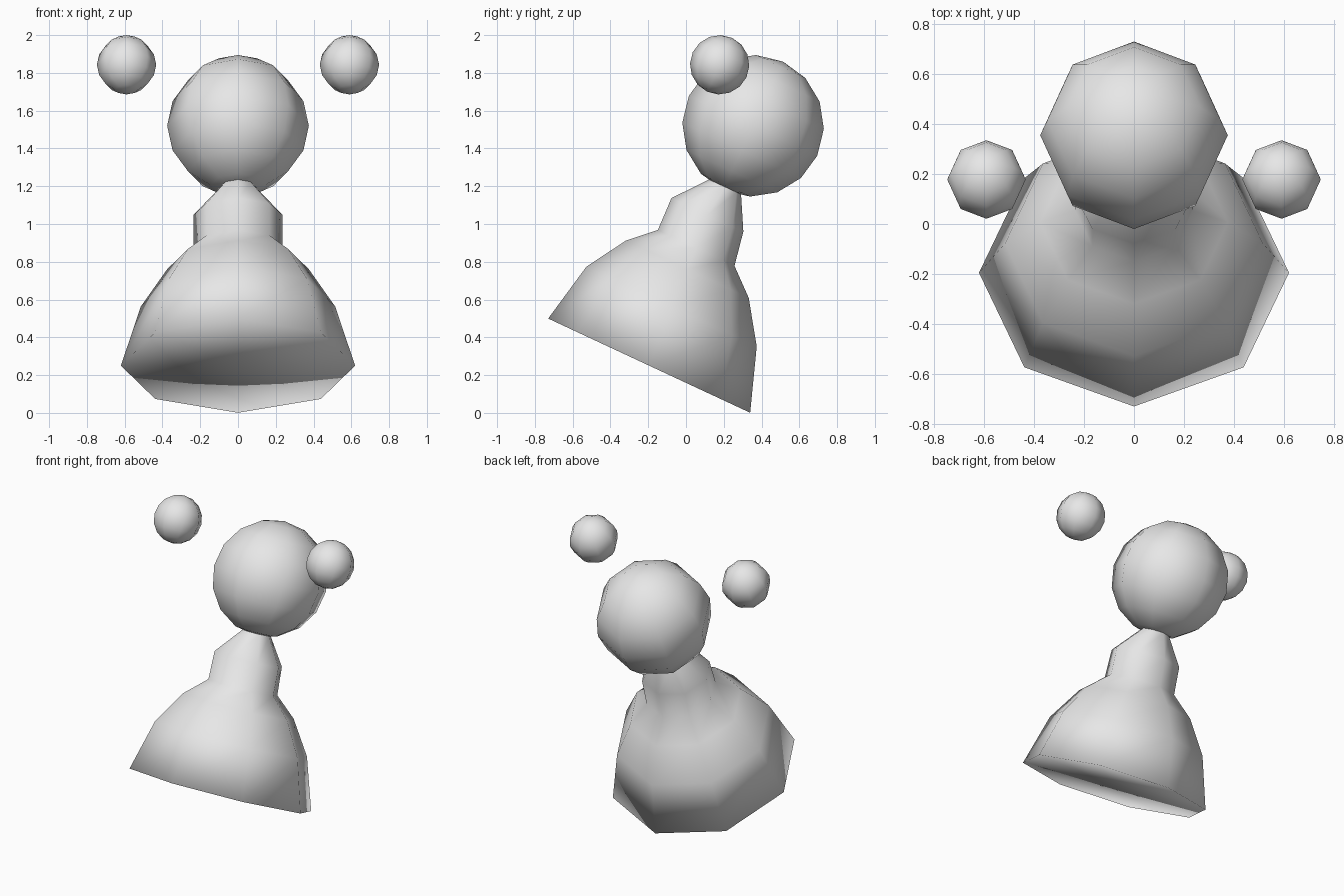
import bpy
import bmesh
import math
from mathutils import Matrix, Vector

cube = bpy.data.objects.get("Cube")
if cube:
    bpy.data.objects.remove(cube, do_unlink=True)

LEAN = Matrix.Rotation(math.radians(-25), 4, 'X')   # whole figure leans back
SIDES = 8

# Single plain grey
grey = bpy.data.materials.new("plain_grey")
grey.use_nodes = True
grey.diffuse_color = (0.8, 0.8, 0.8, 1)
bsdf = next(n for n in grey.node_tree.nodes if n.type == 'BSDF_PRINCIPLED')
bsdf.inputs["Base Color"].default_value = (0.8, 0.8, 0.8, 1)


def finish(name, bm, location):
    """Turn a bmesh into a leaning, fully smooth object."""
    bmesh.ops.recalc_face_normals(bm, faces=bm.faces)
    bm.transform(Matrix.Translation(location) @ LEAN)
    for f in bm.faces:
        f.smooth = True
    mesh = bpy.data.meshes.new(name)
    bm.to_mesh(mesh)
    bm.free()
    mesh.materials.append(grey)
    obj = bpy.data.objects.new(name, mesh)
    bpy.context.collection.objects.link(obj)
    return obj


def ball(name, radius, location):
    bm = bmesh.new()
    bmesh.ops.create_uvsphere(bm, u_segments=SIDES, v_segments=8, radius=radius)
    return finish(name, bm, location)


def lathe(name, rings, location):
    """Loft eight-sided rings (height, x radius, y radius, forward shift), ends fanned."""
    bm = bmesh.new()
    loops = []
    for h, rx, ry, shift in rings:
        loop = []
        for i in range(SIDES):
            a = math.tau * i / SIDES
            loop.append(bm.verts.new((rx * math.cos(a), ry * math.sin(a) - shift, h)))
        loops.append(loop)
    for low, high in zip(loops, loops[1:]):
        for i in range(SIDES):
            j = (i + 1) % SIDES
            bm.faces.new((low[i], low[j], high[j], high[i]))
    for loop, ring in ((loops[0], rings[0]), (loops[-1], rings[-1])):
        centre = bm.verts.new((0, -ring[3], ring[0]))
        for i in range(SIDES):
            bm.faces.new((loop[i], loop[(i + 1) % SIDES], centre))
    return finish(name, bm, location)


# Bell-shaped skirt, waist, chest and neck
lathe("body", [
    (0.000, 0.620, 0.590, 0.000),
    (0.333, 0.515, 0.498, 0.025),
    (0.548, 0.375, 0.359, 0.033),
    (0.670, 0.235, 0.224, 0.038),
    (0.854, 0.235, 0.210, 0.058),
    (1.025, 0.095, 0.095, 0.036),
    (1.070, 0.070, 0.070, 0.036),
], Vector((0, -0.195, 0.25)))

# Head and the two floating hands
ball("head", 0.375, Vector((0, 0.355, 1.52)))
for side, x in (("left", 0.59), ("right", -0.59)):
    ball(side + "_hand", 0.157, Vector((x, 0.178, 1.843)))
